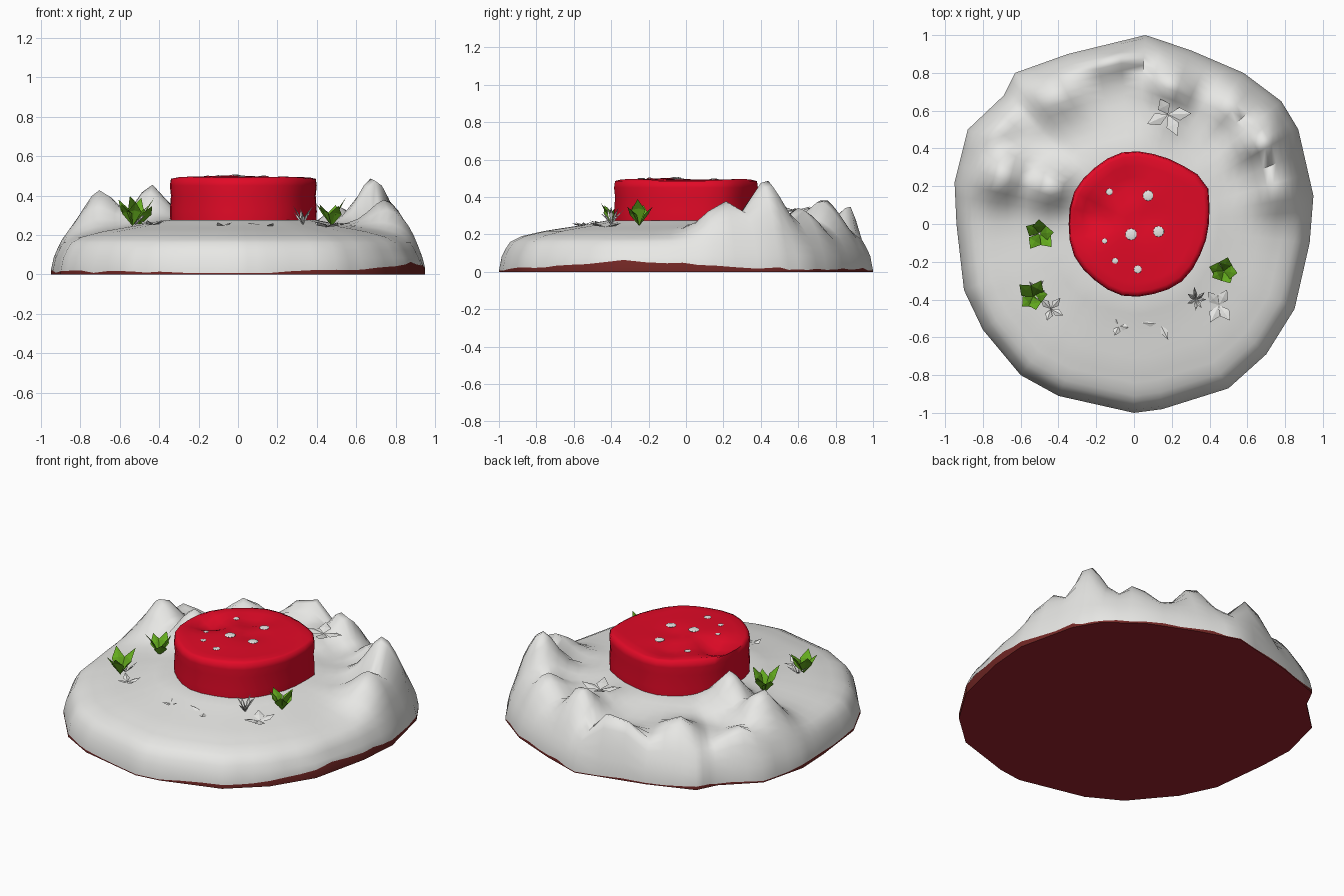
import bpy, bmesh, math, random
from mathutils import Vector, Matrix

if "Cube" in bpy.data.objects:
    bpy.data.objects.remove(bpy.data.objects["Cube"])
random.seed(4)

def material(name, rgb):
    m = bpy.data.materials.new(name)
    m.diffuse_color = (*rgb, 1)
    m.use_nodes = True
    m.node_tree.nodes["Principled BSDF"].inputs["Base Color"].default_value = m.diffuse_color
    return m

SNOW = material("snow white", (0.80, 0.80, 0.78))
EARTH = material("dark red earth", (0.33, 0.016, 0.026))
RIM = material("red brown rim", (0.17, 0.020, 0.018))
RED = material("bright red", (0.76, 0.003, 0.02))
GREEN = material("leaf green", (0.13, 0.42, 0.013))

def finish(name, bm, mats, angle=None, closed=True):
    if closed:
        bmesh.ops.recalc_face_normals(bm, faces=bm.faces)
    else:            # loose leaves face upward
        bm.normal_update()
        bmesh.ops.reverse_faces(bm, faces=[f for f in bm.faces if f.normal.z < 0])
    me = bpy.data.meshes.new(name)
    bm.to_mesh(me)
    bm.free()
    for m in mats:
        me.materials.append(m)
    ob = bpy.data.objects.new(name, me)
    bpy.context.collection.objects.link(ob)
    if angle:
        bpy.context.view_layer.objects.active = ob
        bpy.ops.object.select_all(action='DESELECT')
        ob.select_set(True)
        bpy.ops.object.shade_smooth_by_angle(angle=math.radians(angle))
    return ob

def lerp_table(t, table):
    for (a, za), (b, zb) in zip(table, table[1:]):
        if t <= b:
            return za + (zb - za) * (t - a) / (b - a)
    return table[-1][1]

def bridge(bm, a, b, mat=0):
    n = len(a)
    for i in range(n):
        bm.faces.new((a[i], a[(i+1) % n], b[(i+1) % n], b[i])).material_index = mat

def fan(bm, ring, co, mat=0):
    c = bm.verts.new(co)
    for i in range(len(ring)):
        bm.faces.new((c, ring[i], ring[(i+1) % len(ring)])).material_index = mat

# Snow mound: outline, dome profile and rocky peaks (x, y, added height, width)
OUTLINE = [(0.06, 1), (-0.35, .9), (-.63, .8), (-.69, .68), (-.88, .5), (-.95, .22), (-.94, 0),
           (-.90, -.35), (-.8, -.56), (-.6, -.8), (-.4, -.91), (0, -1), (.15, -.98), (.5, -.87),
           (.7, -.69), (.85, -.45), (.93, -.1), (.95, .15), (.87, .5), (.78, .65), (.58, .8), (.3, .92)]
PROFILE = [(0, .28), (.42, .275), (.55, .25), (.75, .22), (.88, .19), (.94, .16), (.98, .10), (1, .03)]
PEAKS = [(.69, .43, .29, .13), (.76, .2, .18, .13), (.52, .62, .14, .12), (.2, .74, .19, .12),
         (-.13, .89, .25, .11), (-.42, .68, .14, .13), (-.72, .5, .11, .12),
         (-.45, .2, .20, .11), (-.7, .26, .22, .13), (.17, .56, .06, .10)]

def mound_height(x, y, t):
    z = lerp_table(t, PROFILE)
    fade = min(1, (1 - t) / .09)
    bump = max(h * math.exp(-(math.hypot(x - px, y - py) / w) ** 1.7) for px, py, h, w in PEAKS)
    return z + bump * fade

edge = []
for i, p in enumerate(OUTLINE):
    q = OUTLINE[(i + 1) % len(OUTLINE)]
    for k in range(3):
        edge.append(Vector(p).lerp(Vector(q), k / 3))

bm = bmesh.new()
prev = None
for t in [.12, .25, .36, .42, .48, .54, .6, .66, .71, .76, .8, .84, .88, .91, .94, .965, .985, 1]:
    ring = []
    for e in edge:
        z = mound_height(e.x * t, e.y * t, t)
        if t == 1:   # ragged lower edge of the snow, highest at the right front
            a = math.atan2(e.y, e.x)
            z = .006 + .045 * max(0, math.cos(a + .3)) ** 8 + .016 * random.random() * (abs(e.x) > .2)
        ring.append(bm.verts.new((e.x * t, e.y * t, z)))
    if prev:
        bridge(bm, prev, ring)
    else:
        fan(bm, ring, (0, 0, .28))
    prev = ring
base = [bm.verts.new((e.x, e.y, 0)) for e in edge]
bridge(bm, prev, base, 1)
fan(bm, base, (0, 0, 0), 2)
finish("snow_mound", bm, [SNOW, RIM, EARTH], 65)

# Red drum with uneven rim and dented top
def drum_top(x, y):
    z = .495 + .008 * math.sin(7 * x + 2) * math.cos(6 * y)
    for dx, dy, d, w in [(-.22, .04, .06, .09), (-.04, .2, .035, .09), (.05, .03, .02, .08)]:
        z -= d * math.exp(-((x - dx) ** 2 + (y - dy) ** 2) / w ** 2)
    return z

def drum_radius(a):
    return .37 + .05 * max(0, math.cos(a - .5)) ** 24 + .004 * math.cos(7 * a)

bm = bmesh.new()
N = 28
prev = None
for s, z in [(.99, .24), (1, .32), (.985, .40), (1, .45), (.985, .485), (.93, None), (.8, None), (.65, None),
             (.5, None), (.33, None), (.16, None)]:
    ring = []
    for i in range(N):
        a = 2 * math.pi * i / N
        x, y = .02 + s * drum_radius(a) * math.cos(a), s * 1.04 * drum_radius(a) * math.sin(a)
        ring.append(bm.verts.new((x, y, drum_top(x, y) if z is None else z)))
    if prev:
        bridge(bm, prev, ring)
    prev = ring
fan(bm, prev, (.02, 0, drum_top(.02, 0)))
finish("red_drum", bm, [RED], 80)

# White dots on the drum
bm = bmesh.new()
for x, y, r in [(-.13, .17, .018), (.075, .15, .028), (-.015, -.055, .031), (.13, -.04, .029),
                (-.155, -.09, .014), (-.1, -.195, .016), (.02, -.24, .021)]:
    m = Matrix.Translation((x, y, drum_top(x, y) + .002)) @ Matrix.Diagonal((1, 1, .2, 1))
    bmesh.ops.create_icosphere(bm, subdivisions=2, radius=r, matrix=m)
finish("white_dots", bm, [SNOW])

# Leaf tufts: folded diamond leaves fanned round a point
def tuft(name, x, y, z, count, reach, height, width, mat, turn=0.0):
    bm = bmesh.new()
    up = Vector((0, 0, 1))
    for i in range(count):
        a = turn + 2 * math.pi * i / count + random.uniform(-.25, .25)
        d = Vector((math.cos(a), math.sin(a), 0))
        n = Vector((-d.y, d.x, 0))
        r, h = reach * random.uniform(.8, 1.15), height * random.uniform(.65, 1)
        o = Vector((x, y, z))
        root, tip = bm.verts.new(o), bm.verts.new(o + d * r + up * h)
        mid = o + d * r * .5 + up * h * .65
        ridge = bm.verts.new(mid)
        for s in (-1, 1):
            side = bm.verts.new(mid + n * s * width - up * .008)
            bm.faces.new((root, ridge, side))
            bm.faces.new((ridge, tip, side))
    return finish(name, bm, [mat], closed=False)

for i, (x, y, turn) in enumerate([(-.5, -.05, .3), (-.535, -.385, 1.2), (.475, -.25, .1)]):
    tuft(f"green_plant_{i}", x, y, .245, 5, .085, .155, .038, GREEN, turn)

# Snowy twigs on the mound
for i, (x, y, z, n, r, h, w) in enumerate([(.33, -.4, .25, 7, .06, .10, .010), (-.44, -.45, .25, 4, .07, .025, .02),
                                           (-.08, -.54, .245, 3, .05, .02, .02), (.14, -.53, .245, 3, .09, .02, .02),
                                           (.45, -.43, .24, 4, .09, .03, .03), (.18, .58, .32, 4, .11, .03, .035),
                                           (-.52, -.35, .25, 5, .06, .06, .010)]):
    tuft(f"snowy_twig_{i}", x, y, z, n, r, h, w, SNOW, i)
